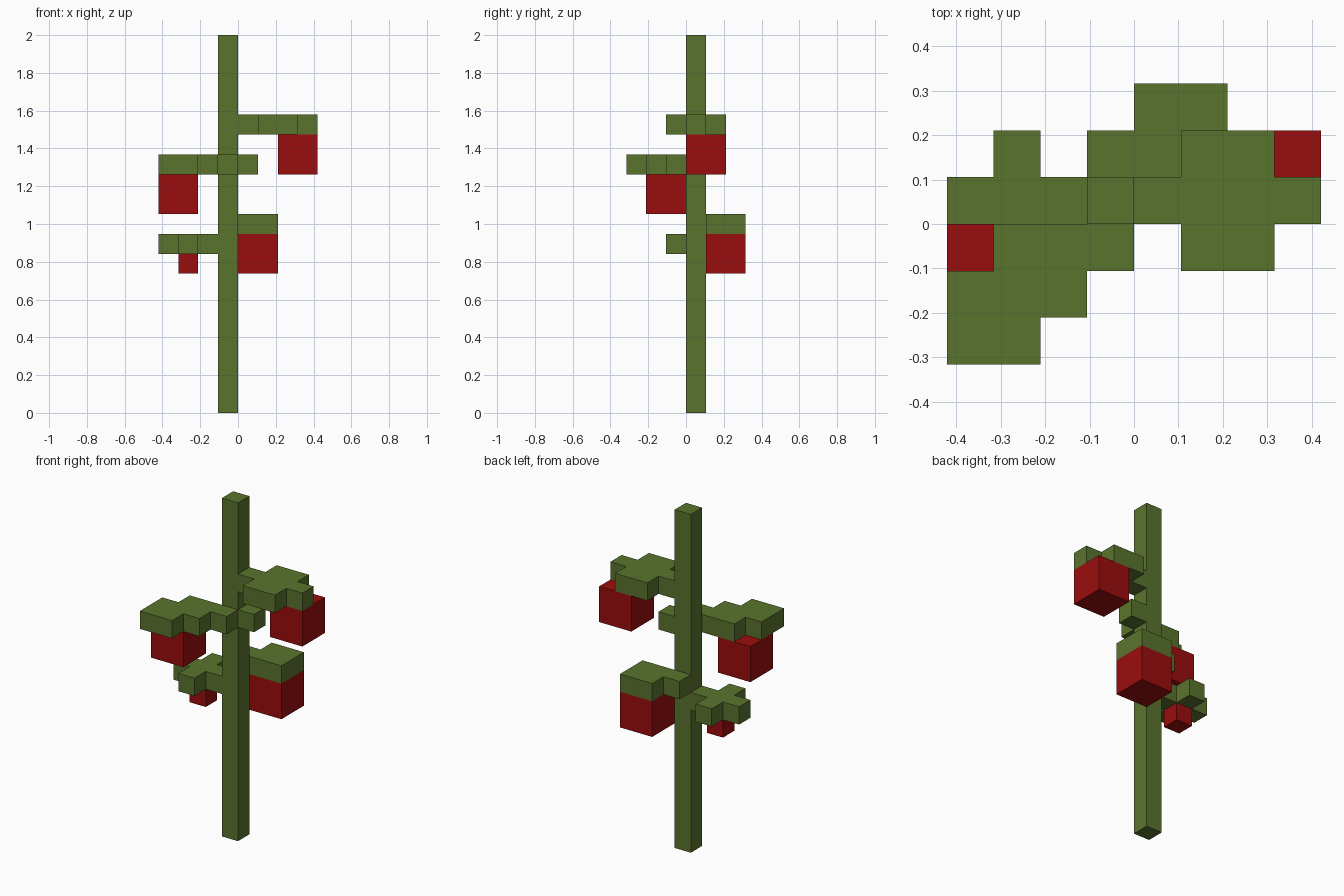
import bpy
import bmesh
import math

U = 2 / 19  # one block of the model's grid

cube = bpy.data.objects.get("Cube")
if cube:
    bpy.data.objects.remove(cube, do_unlink=True)


def make_material(name, rgb):
    mat = bpy.data.materials.new(name)
    mat.use_nodes = True
    colour = (*rgb, 1)
    mat.diffuse_color = colour
    bsdf = mat.node_tree.nodes["Principled BSDF"]
    bsdf.inputs["Base Color"].default_value = colour
    bsdf.inputs["Roughness"].default_value = 0.9
    return mat


green = make_material("leaf green", (0.102, 0.172, 0.027))
red = make_material("fruit red", (0.33, 0.004, 0.004))


def slab(name, rows, z, height, mat):
    """Flat shape from rows of blocks (y, first x, end x), raised to a height."""
    bm = bmesh.new()
    for y, start, end in rows:
        for x in range(start, end):
            corners = [(x, y), (x + 1, y), (x + 1, y + 1), (x, y + 1)]
            bm.faces.new([bm.verts.new((a * U, b * U, z * U)) for a, b in corners])
    bmesh.ops.remove_doubles(bm, verts=bm.verts[:], dist=U / 100)
    result = bmesh.ops.extrude_face_region(bm, geom=bm.faces[:], use_keep_orig=True)
    top = [v for v in result["geom"] if isinstance(v, bmesh.types.BMVert)]
    bmesh.ops.translate(bm, verts=top, vec=(0, 0, height * U))
    bmesh.ops.recalc_face_normals(bm, faces=bm.faces[:])
    # Merge flush blocks into clean flat faces
    bmesh.ops.dissolve_limit(bm, angle_limit=math.radians(1),
                             verts=bm.verts[:], edges=bm.edges[:])
    mesh = bpy.data.meshes.new(name)
    bm.to_mesh(mesh)
    bm.free()
    mesh.materials.append(mat)
    obj = bpy.data.objects.new(name, mesh)
    bpy.context.collection.objects.link(obj)


def fruit(name, x, y, z, size):
    slab(name, [(y + i, x, x + size) for i in range(size)], z, size, red)


# Stem
slab("stem", [(0, -1, 0)], 0, 19, green)

# Leaf clusters, from the top down
slab("top_leaf", [(-1, 1, 3), (0, 0, 4), (1, 1, 3)], 14, 1, green)
slab("upper_leaf", [(-3, -4, -2), (-2, -4, -1), (-1, -3, 0)], 12, 1, green)
slab("leaf_stub", [(0, 0, 1)], 12, 1, green)
slab("back_leaf", [(1, -1, 2), (2, 0, 2)], 9, 1, green)
slab("lower_leaf", [(-1, -3, -2), (0, -4, -1), (1, -3, -2)], 8, 1, green)

# Fruit hanging under the leaves
fruit("top_fruit", 2, 0, 12, 2)
fruit("upper_fruit", -4, -2, 10, 2)
fruit("back_fruit", 0, 1, 7, 2)
fruit("small_fruit", -3, 0, 7, 1)
